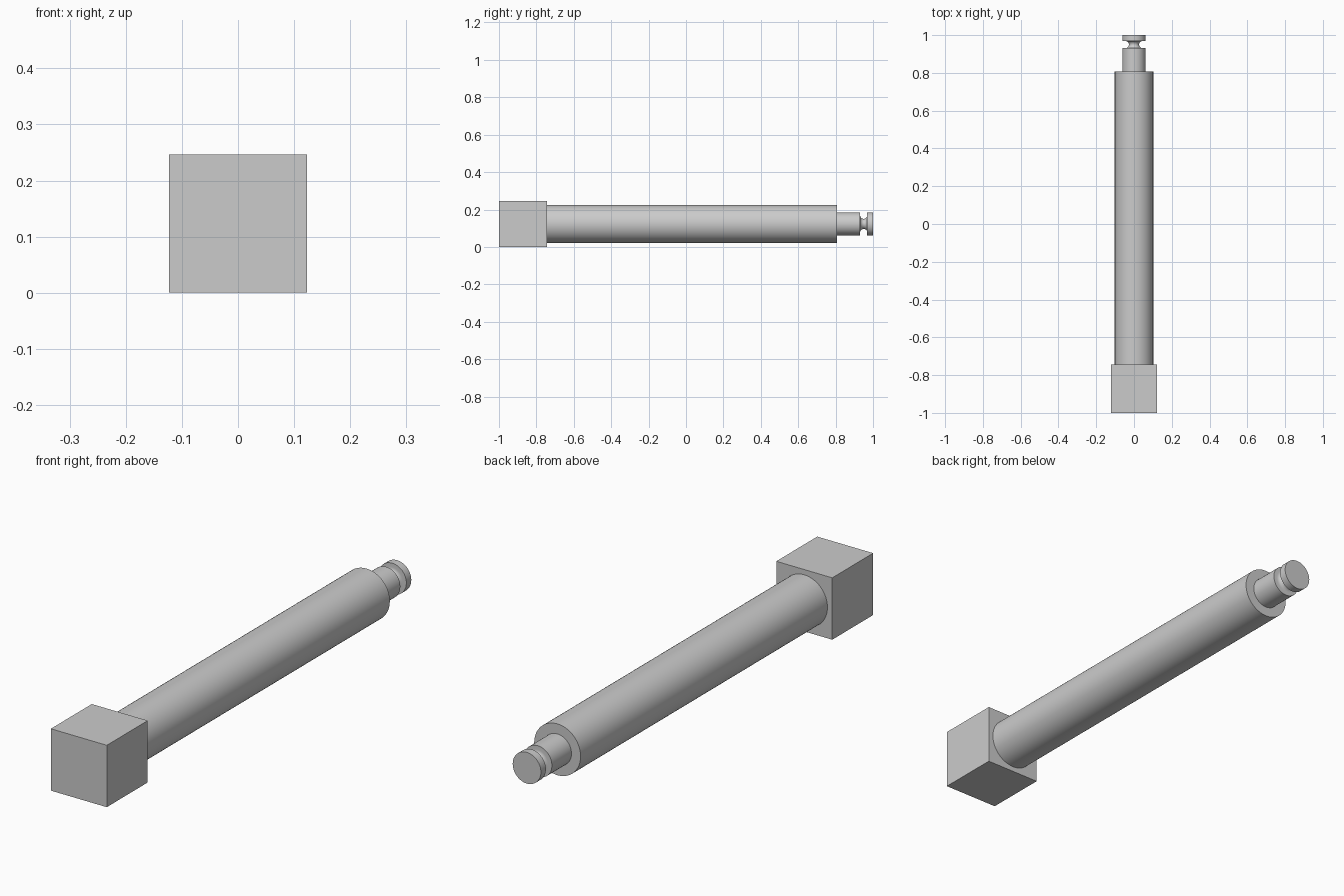
import bpy, bmesh
from math import sin, cos, pi

if "Cube" in bpy.data.objects:
    bpy.data.objects.remove(bpy.data.objects["Cube"])

Z = 0.123  # axis height


def lathe(name, profile, segments=64):
    """Revolve (radius, y) points about the long axis; ends lie on the axis."""
    bm = bmesh.new()
    rings = []
    for r, y in profile:
        rings.append([bm.verts.new((r * cos(2 * pi * i / segments), y,
                                    Z + r * sin(2 * pi * i / segments)))
                      for i in range(segments)])
    for a, b in zip(rings, rings[1:]):
        for i in range(segments):
            j = (i + 1) % segments
            bm.faces.new((a[i], a[j], b[j], b[i]))
    bm.faces.new(rings[0])
    bm.faces.new(rings[-1])
    bmesh.ops.recalc_face_normals(bm, faces=bm.faces)
    mesh = bpy.data.meshes.new(name)
    bm.to_mesh(mesh)
    bm.free()
    ob = bpy.data.objects.new(name, mesh)
    bpy.context.collection.objects.link(ob)
    bpy.ops.object.select_all(action='DESELECT')
    ob.select_set(True)
    bpy.context.view_layer.objects.active = ob
    bpy.ops.object.shade_smooth_by_angle(angle=pi / 6)
    return ob


# Square head
bpy.ops.mesh.primitive_cube_add(size=1, location=(0, -0.8715, Z))
head = bpy.context.object
head.name = "square_head"
head.scale = (0.246, 0.257, 0.246)
bpy.ops.object.transform_apply(location=False, rotation=False, scale=True)

# Shaft and reduced tip with a rounded retaining groove
groove = [(0.046 - 0.019 * sin(pi * i / 12), 0.950 - 0.019 * cos(pi * i / 12))
          for i in range(13)]
lathe("stepped_shaft",
      [(0.102, -0.743), (0.102, 0.808), (0.062, 0.808), (0.062, 0.931)]
      + groove + [(0.062, 0.969), (0.062, 1.0)])
